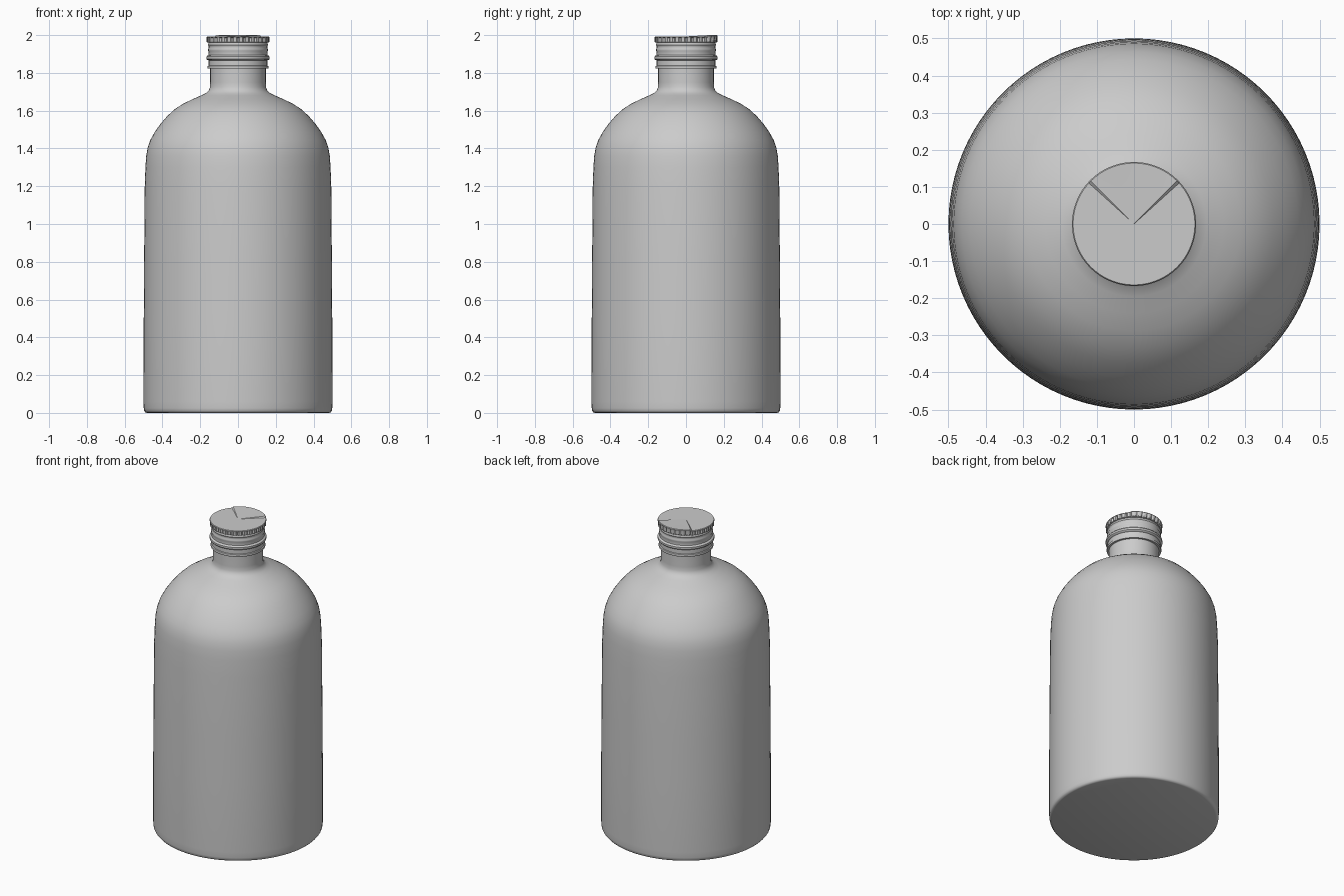
import bpy, bmesh
from math import sin, cos, pi, radians

if "Cube" in bpy.data.objects:
    bpy.data.objects.remove(bpy.data.objects["Cube"])


def lathe(name, profile, segments, tweak=None, angle=35):
    """Spin an (r, z) profile round z, with capped ends; tweak(i, a, r, z) may adjust points."""
    bm = bmesh.new()
    rings = []
    for level, (r, z) in enumerate(profile):
        ring = []
        for i in range(segments):
            a = 2 * pi * i / segments
            rr, zz = tweak(level, i, a, r, z) if tweak else (r, z)
            ring.append(bm.verts.new((rr * cos(a), rr * sin(a), zz)))
        rings.append(ring)
    for low, high in zip(rings, rings[1:]):
        for i in range(segments):
            j = (i + 1) % segments
            bm.faces.new((low[i], low[j], high[j], high[i]))
    bm.faces.new(rings[0][::-1])
    # fan the top from a centre point
    centre = bm.verts.new((0, 0, profile[-1][1]))
    for i in range(segments):
        bm.faces.new((rings[-1][i], rings[-1][(i + 1) % segments], centre))
    mesh = bpy.data.meshes.new(name)
    bm.to_mesh(mesh)
    bm.free()
    obj = bpy.data.objects.new(name, mesh)
    bpy.context.collection.objects.link(obj)
    bpy.ops.object.select_all(action='DESELECT')
    obj.select_set(True)
    bpy.context.view_layer.objects.active = obj
    bpy.ops.object.shade_smooth_by_angle(angle=radians(angle))
    return obj


# Body: rounded base, slightly tapered wall, domed shoulder and neck
body = [(0.482, 0.0), (0.491, 0.003), (0.497, 0.011), (0.499, 0.025), (0.5, 0.06),
        (0.499, 0.5), (0.497, 0.8), (0.494, 1.19), (0.490, 1.30), (0.486, 1.36),
        (0.478, 1.405), (0.464, 1.445), (0.442, 1.485), (0.412, 1.528), (0.375, 1.571),
        (0.335, 1.608), (0.288, 1.638), (0.24, 1.661), (0.195, 1.681), (0.17, 1.693),
        (0.155, 1.707), (0.148, 1.725), (0.147, 1.75), (0.147, 1.83)]
lathe("bottle_body", body, 96)

# Cap skirt: sleeve round the neck with rolled beads
skirt = [(0.147, 1.822), (0.160, 1.822), (0.162, 1.828), (0.160, 1.836), (0.155, 1.839),
         (0.155, 1.866), (0.163, 1.869), (0.167, 1.874), (0.167, 1.886), (0.163, 1.891),
         (0.156, 1.894), (0.155, 1.912), (0.158, 1.918), (0.158, 1.926), (0.155, 1.932),
         (0.155, 1.942), (0.159, 1.948), (0.157, 1.956), (0.155, 1.968)]
lathe("cap_skirt", skirt, 96)

# Cap lid: knurled rim, with the back edge lifted slightly
RIDGES = 32


def knurl(level, i, a, r, z):
    if level in (1, 2) and i % 4 == 0:
        r -= 0.008
    if level >= 3 and pi / 4 <= a <= 3 * pi / 4:
        z += 0.007
    return r, z


lid = [(0.155, 1.960), (0.166, 1.963), (0.166, 1.986), (0.167, 1.989), (0.164, 1.993)]
lathe("cap_lid", lid, RIDGES * 4, knurl)
